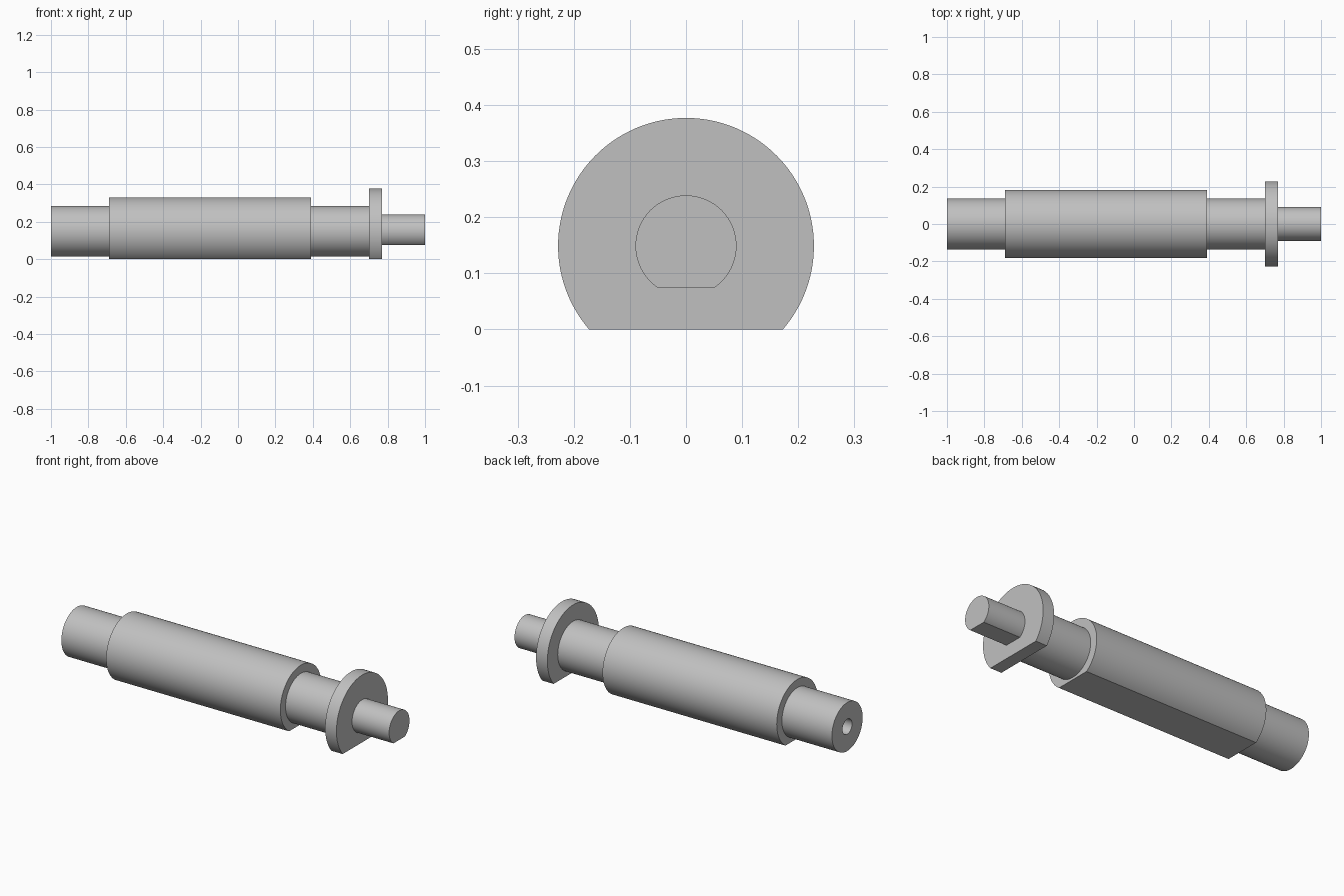
import bpy, bmesh, math

if "Cube" in bpy.data.objects:
    bpy.data.objects.remove(bpy.data.objects["Cube"])

SIDES = 96
AXIS_Z = 0.149          # height of the shaft centre line


def section(bm, x, radius, flat=None):
    """Loop of vertices around the axis; flat = height of the milled underside."""
    if flat is None:
        start = -math.pi / 2 + math.pi / SIDES
    else:
        start = -math.asin((AXIS_Z - flat) / radius)
    sweep = math.pi - 2 * start
    loop = []
    for i in range(SIDES):
        a = start + sweep * i / (SIDES - 1)
        loop.append(bm.verts.new((x, radius * math.cos(a), AXIS_Z + radius * math.sin(a))))
    return loop


# (x, radius, flat height) from the bottom of the bore, out and along the shaft
steps = [
    (-0.70, 0.042, None), (-1.00, 0.042, None),   # blind centre bore
    (-1.00, 0.136, None), (-0.69, 0.136, None),   # rear journal
    (-0.69, 0.182, 0.0), (0.39, 0.182, 0.0),      # main body, flat underside
    (0.39, 0.136, None), (0.70, 0.136, None),     # front journal
    (0.70, 0.228, 0.0), (0.77, 0.228, 0.0),       # flange, flat underside
    (0.77, 0.09, 0.075), (1.00, 0.09, 0.075),     # D-shaped drive end
]

bm = bmesh.new()
loops = [section(bm, *s) for s in steps]
for a, b in zip(loops, loops[1:]):
    for i in range(SIDES):
        j = (i + 1) % SIDES
        bm.faces.new((a[i], a[j], b[j], b[i]))
bm.faces.new(loops[0])
bm.faces.new(loops[-1])
bmesh.ops.recalc_face_normals(bm, faces=bm.faces)

mesh = bpy.data.meshes.new("stepped_shaft")
bm.to_mesh(mesh)
bm.free()
shaft = bpy.data.objects.new("stepped_shaft", mesh)
bpy.context.collection.objects.link(shaft)

steel = bpy.data.materials.new("grey steel")
steel.diffuse_color = (0.53, 0.53, 0.53, 1)
steel.use_nodes = True
steel.node_tree.nodes["Principled BSDF"].inputs["Base Color"].default_value = steel.diffuse_color
mesh.materials.append(steel)

# smooth round walls, crisp shoulders and flats
bpy.context.view_layer.objects.active = shaft
shaft.select_set(True)
bpy.ops.object.shade_smooth_by_angle(angle=math.radians(25))
